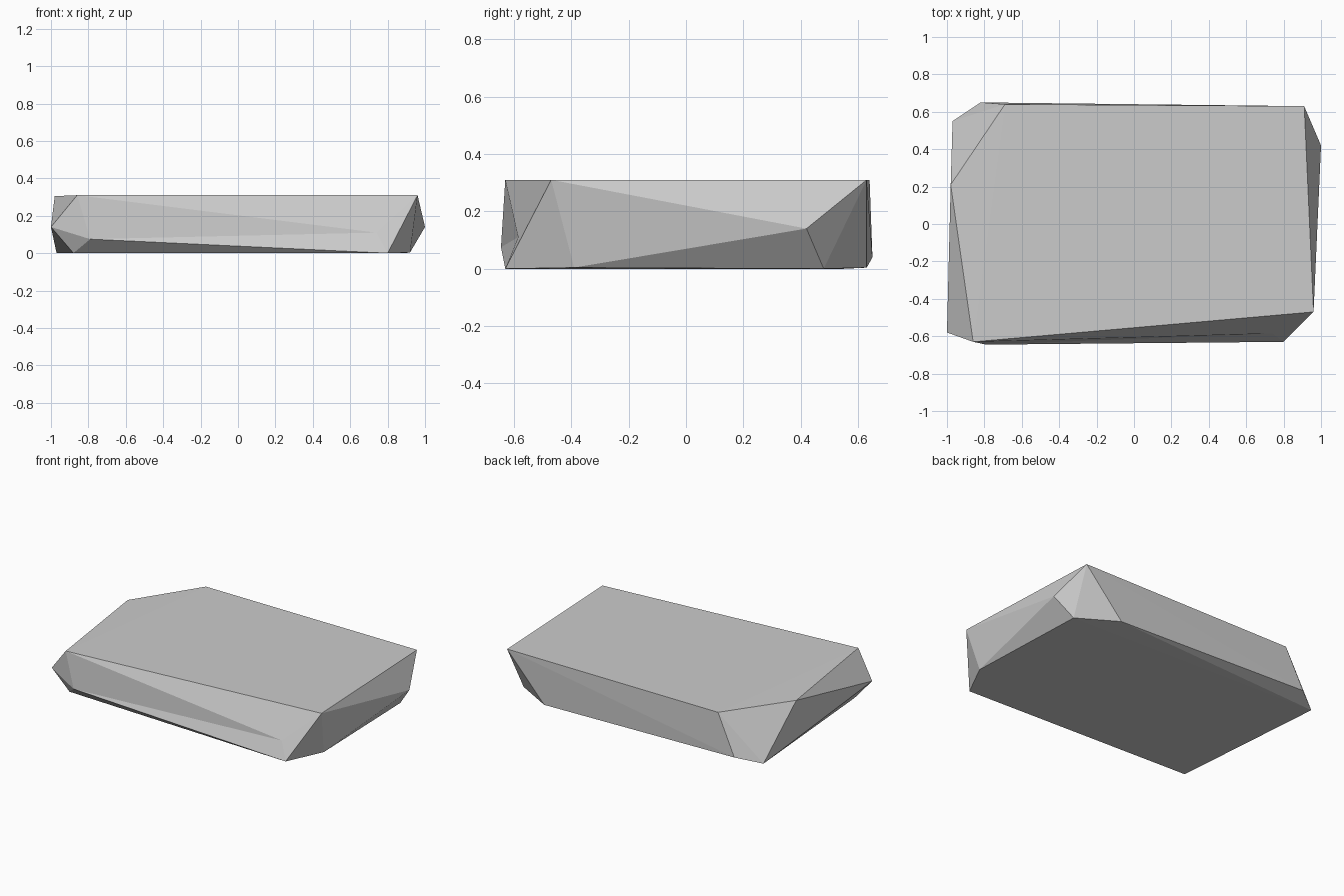
import bpy
import bmesh
from mathutils import Vector

if "Cube" in bpy.data.objects:
    bpy.data.objects.remove(bpy.data.objects["Cube"], do_unlink=True)

# Grey stone colour
stone = bpy.data.materials.new("stone_grey")
stone.use_nodes = True
grey = (0.6, 0.6, 0.6, 1)
stone.diffuse_color = grey
stone.node_tree.nodes["Principled BSDF"].inputs["Base Color"].default_value = grey

# Corners of the chipped slab, by level
crest = (-0.86, -0.63, 0.31)
toe = (0.80, -0.63, 0)
upper_rim = [crest, (0.96, -0.47, 0.31), (0.91, 0.63, 0.31),
             (-0.69, 0.64, 0.31), (-0.98, 0.21, 0.305)]
side_points = [(-1.0, -0.58, 0.14), (-0.79, -0.645, 0.075),
               (1.0, 0.42, 0.14), (-0.82, 0.65, 0.04)]
base_rim = [toe, (0.92, -0.39, 0.004), (0.89, 0.48, 0),
            (0.63, 0.63, 0.004), (-0.97, 0.55, 0), (-0.88, -0.56, 0)]

# Wrap the corners in flat facets
bm = bmesh.new()
for point in upper_rim + side_points + base_rim:
    bm.verts.new(point)
bmesh.ops.convex_hull(bm, input=bm.verts[:])
bmesh.ops.delete(bm, geom=[v for v in bm.verts if not v.link_faces], context='VERTS')


def nearest(point):
    return min(bm.verts, key=lambda v: (v.co - Vector(point)).length)


# Shallow hollow along the front face
start, end = nearest(crest), nearest(toe)
ridge = bm.edges.get((start, end))
if ridge:
    hollow = bmesh.utils.edge_split(ridge, start, 0.9)[1]
    for face in list(hollow.link_faces):
        opposite = next(v for v in face.verts if v not in (hollow, start, end))
        bmesh.utils.face_split(face, hollow, opposite)
    hollow.co = (0.74, -0.585, 0.11)

bmesh.ops.recalc_face_normals(bm, faces=bm.faces[:])
mesh = bpy.data.meshes.new("stone_slab")
bm.to_mesh(mesh)
bm.free()
mesh.materials.append(stone)
slab = bpy.data.objects.new("stone_slab", mesh)
bpy.context.collection.objects.link(slab)
